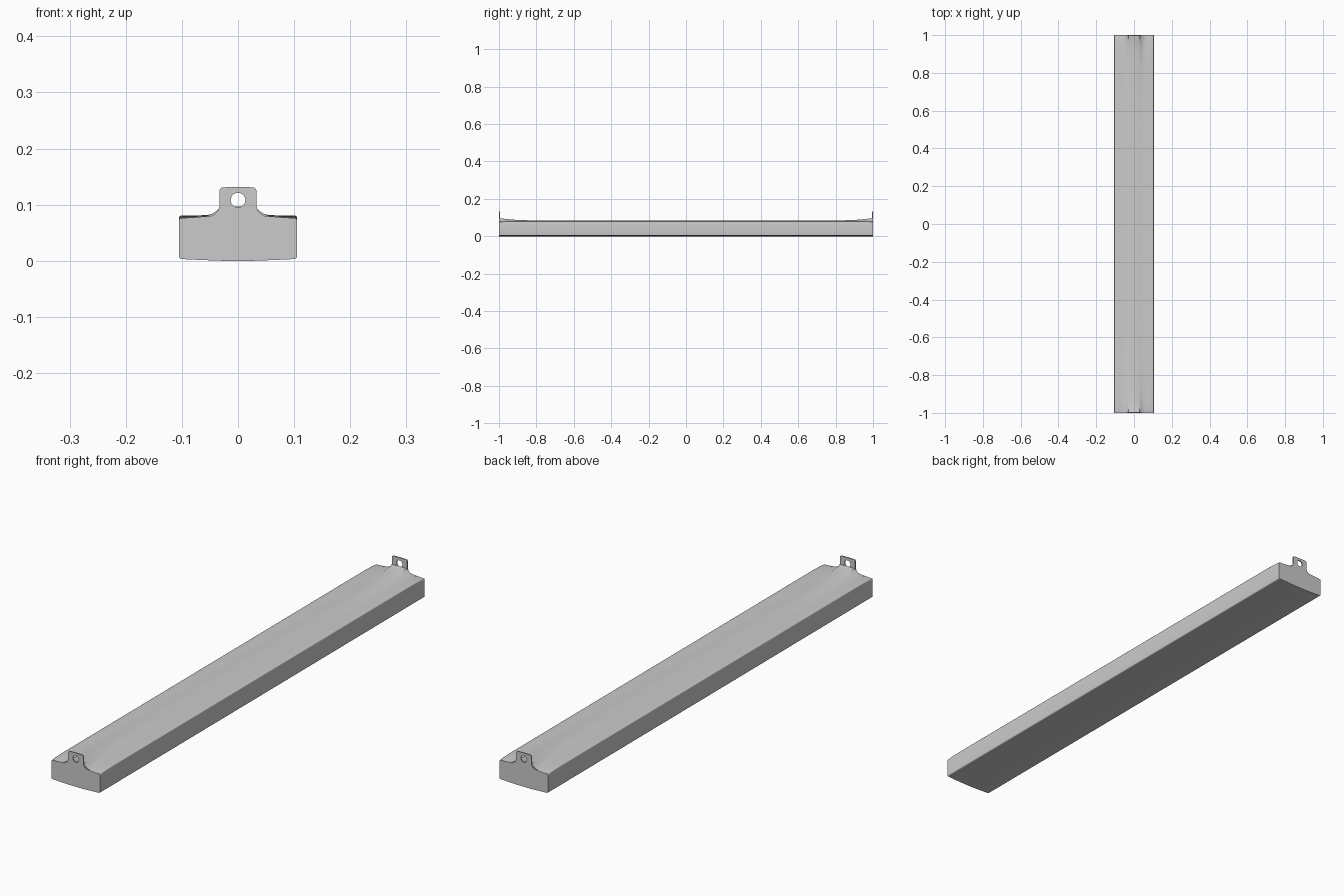
import bpy, bmesh, math

if "Cube" in bpy.data.objects:
    bpy.data.objects.remove(bpy.data.objects["Cube"])


def finish(bm, name, angle=35):
    bmesh.ops.recalc_face_normals(bm, faces=bm.faces)
    mesh = bpy.data.meshes.new(name)
    bm.to_mesh(mesh)
    bm.free()
    ob = bpy.data.objects.new(name, mesh)
    bpy.context.collection.objects.link(ob)
    bpy.ops.object.select_all(action='DESELECT')
    ob.select_set(True)
    bpy.context.view_layer.objects.active = ob
    bpy.ops.object.shade_smooth_by_angle(angle=math.radians(angle))
    return ob


def arc(cx, cz, r, a0, a1, n=8):
    return [(cx + r * math.cos(math.radians(a0 + (a1 - a0) * i / n)),
             cz + r * math.sin(math.radians(a0 + (a1 - a0) * i / n))) for i in range(n + 1)]


def mirrored(half):
    # half outline runs from bottom centre to top centre
    return half + [(-x, z) for x, z in reversed(half) if x > 1e-5]


# Body: section lofted lengthwise, with a central ridge swelling at the ends
def section(ridge, drop):
    half = [(0, 0), (0.03, 0), (0.07, 0.0015), (0.1, 0.003)]
    half += arc(0.1005, 0.0075, 0.0045, -60, 0, 3)
    half += arc(0.1005, 0.0765 - drop, 0.0045, 0, 90, 4)
    for i in range(9):
        x = 0.075 - 0.045 * i / 8
        half.append((x, 0.081 - drop * (1 - i / 8) + ridge * (i / 8) ** 3))
    half.append((0, 0.081 + ridge))
    return mirrored(half)


L = 0.996
end = [(L, 0.016, 0.004), (0.985, 0.0145, 0.0025), (0.96, 0.011, 0.001), (0.92, 0.0075, 0),
       (0.85, 0.0045, 0), (0.7, 0.003, 0), (0.5, 0.002, 0)]
stations = [(-y, r, d) for y, r, d in end] + list(reversed(end))
bm = bmesh.new()
rings = [[bm.verts.new((x, y, z)) for x, z in section(r, d)] for y, r, d in stations]
for a, b in zip(rings, rings[1:]):
    for i in range(len(a)):
        j = (i + 1) % len(a)
        bm.faces.new((a[i], a[j], b[j], b[i]))
bm.faces.new(rings[0])
bm.faces.new(rings[-1])
finish(bm, "bar_body")

# End plates: shouldered outline with a pierced hanging tab
half = [(0, 0), (0.03, 0), (0.07, 0.0015), (0.1, 0.003)]
half += arc(0.1005, 0.0075, 0.0045, -60, 0, 3)
half += arc(0.1015, 0.0725, 0.0035, 0, 90, 4)
half += [(0.08, 0.0772), (0.065, 0.0785)]
half += arc(0.054, 0.1, 0.021, 280, 180, 10)
half += arc(0.026, 0.124, 0.007, 0, 80, 6)
half += [(0, 0.1315)]
outline = mirrored(half)
hole = arc(0, 0.108, 0.013, 0, 360, 32)[:-1]


def end_plate(y0, y1, name):
    bm = bmesh.new()
    edges = []
    for loop in (outline, hole):
        vs = [bm.verts.new((x, y0, z)) for x, z in loop]
        edges += [bm.edges.new((vs[i], vs[(i + 1) % len(vs)])) for i in range(len(vs))]
    bmesh.ops.triangle_fill(bm, edges=edges, use_beauty=True, use_dissolve=False)
    res = bmesh.ops.extrude_face_region(bm, geom=bm.faces[:], use_keep_orig=True)
    new = [g for g in res["geom"] if isinstance(g, bmesh.types.BMVert)]
    bmesh.ops.translate(bm, verts=new, vec=(0, y1 - y0, 0))
    finish(bm, name)


end_plate(-1, -0.995, "front_end_plate")
end_plate(1, 0.995, "back_end_plate")
